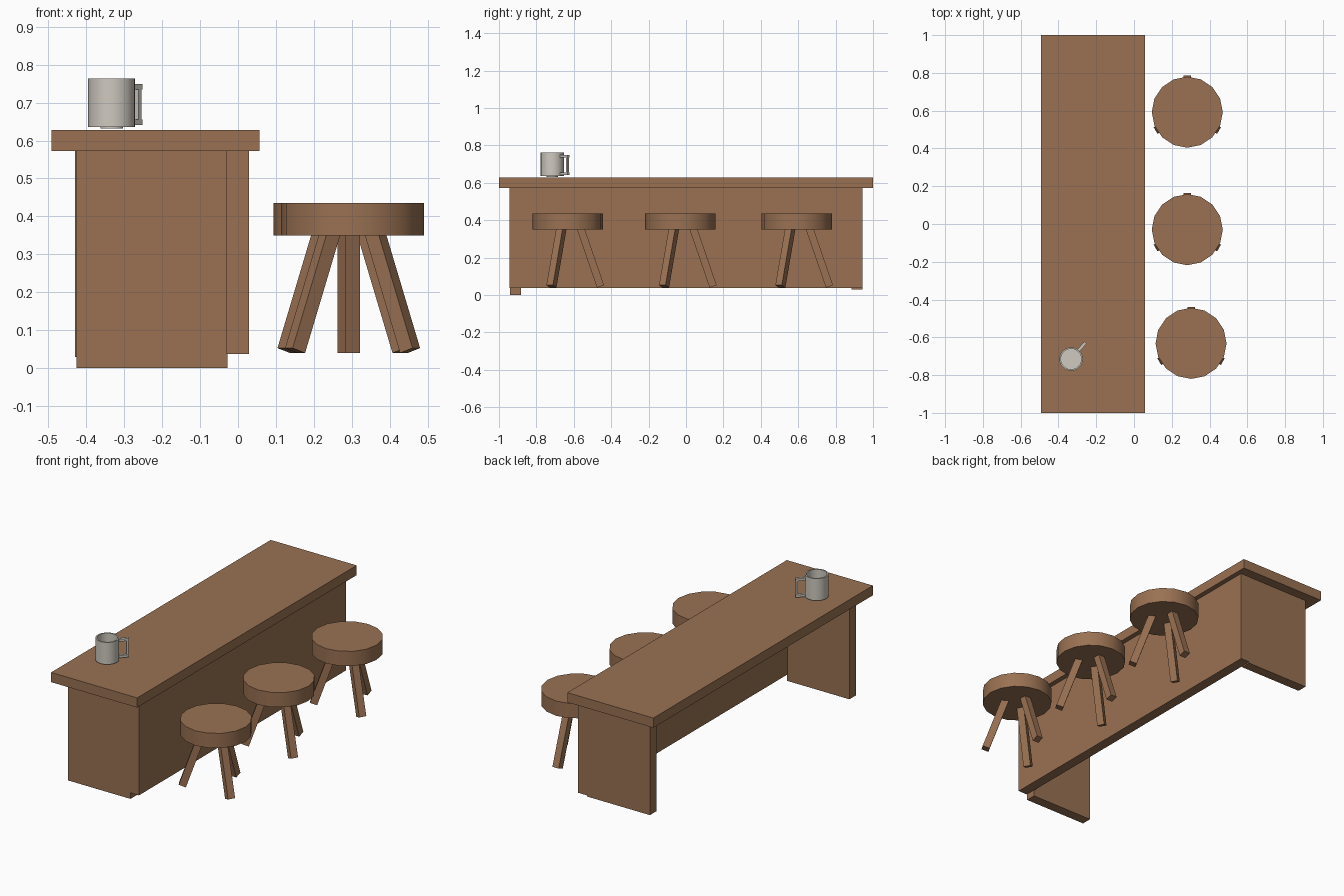
import bpy
import bmesh
import math
from mathutils import Matrix, Vector

cube = bpy.data.objects.get("Cube")
if cube:
    bpy.data.objects.remove(cube, do_unlink=True)


def material(name, rgb):
    mat = bpy.data.materials.new(name)
    mat.use_nodes = True
    color = (*rgb, 1)
    mat.diffuse_color = color
    mat.node_tree.nodes["Principled BSDF"].inputs["Base Color"].default_value = color
    return mat


wood = material("brown wood", (0.32, 0.165, 0.085))
ceramic = material("pale ceramic", (0.62, 0.58, 0.52))


def finish(name, bm, mat, smooth=False):
    bmesh.ops.recalc_face_normals(bm, faces=bm.faces)
    mesh = bpy.data.meshes.new(name)
    bm.to_mesh(mesh)
    bm.free()
    mesh.materials.append(mat)
    obj = bpy.data.objects.new(name, mesh)
    bpy.context.collection.objects.link(obj)
    if smooth:
        bpy.ops.object.select_all(action='DESELECT')
        obj.select_set(True)
        bpy.context.view_layer.objects.active = obj
        bpy.ops.object.shade_smooth_by_angle(angle=math.radians(40))
    return obj


def box(name, low, high, mat, placement=Matrix()):
    low, high = Vector(low), Vector(high)
    bm = bmesh.new()
    matrix = (placement @ Matrix.Translation((low + high) / 2)
              @ Matrix.Diagonal((*(high - low), 1)))
    bmesh.ops.create_cube(bm, size=1, matrix=matrix)
    return finish(name, bm, mat)


def lathe(name, profile, sides, center, mat):
    bm = bmesh.new()
    verts = [bm.verts.new((r, 0, z)) for r, z in profile]
    edges = [bm.edges.new(pair) for pair in zip(verts, verts[1:])]
    bmesh.ops.spin(bm, geom=verts + edges, cent=(0, 0, 0), axis=(0, 0, 1),
                   angle=math.tau, steps=sides, use_duplicate=False)
    bmesh.ops.remove_doubles(bm, verts=bm.verts, dist=0.0001)
    bmesh.ops.translate(bm, verts=bm.verts, vec=(*center, 0))
    return finish(name, bm, mat, smooth=True)


# Counter
box("counter_top", (-0.492, -1, 0.572), (0.057, 1, 0.628), wood)
box("counter_long_panel", (-0.03, -0.944, 0.037), (0.029, 0.944, 0.573), wood)
box("counter_front_end_panel", (-0.426, -0.94, 0), (-0.028, -0.881, 0.573), wood)
box("counter_back_end_panel", (-0.43, 0.884, 0.03), (-0.028, 0.943, 0.573), wood)

# Stools: a round seat on three splayed square legs
seat_profile = [(0, 0.35), (0.188, 0.35), (0.188, 0.435), (0, 0.435)]
stools = {"back": (0.282, 0.592), "middle": (0.282, -0.03), "front": (0.302, -0.632)}
for label, (x, y) in stools.items():
    lathe(label + "_stool_seat", seat_profile, 16, (x, y), wood)
    for number, degrees in enumerate((90, 210, 330), 1):
        placement = (Matrix.Translation((x, y, 0))
                     @ Matrix.Rotation(math.radians(degrees), 4, 'Z')
                     @ Matrix.Translation((0.175, 0, 0.0465))
                     @ Matrix.Rotation(math.radians(-19), 4, 'Y'))
        box(f"{label}_stool_leg_{number}", (-0.02, -0.02, 0), (0.02, 0.02, 0.345),
            wood, placement)

# Mug: hollow cup with a small foot
mug_center = (-0.333, -0.715)
lathe("mug_cup", [(0, 0.632), (0.03, 0.632), (0.03, 0.636), (0.062, 0.636),
                  (0.062, 0.763), (0.054, 0.763), (0.054, 0.645), (0, 0.645)],
      24, mug_center, ceramic)

# Mug handle: two arms joined by a thinner grip
handle = Matrix.Translation((*mug_center, 0)) @ Matrix.Rotation(math.radians(49), 4, 'Z')
for label, z in (("lower", 0.648), ("upper", 0.742)):
    box(f"mug_handle_{label}_arm", (0.057, -0.008, z - 0.007), (0.115, 0.008, z + 0.007),
        ceramic, handle)
box("mug_handle_grip", (0.101, -0.006, 0.648), (0.113, 0.006, 0.742), ceramic, handle)
